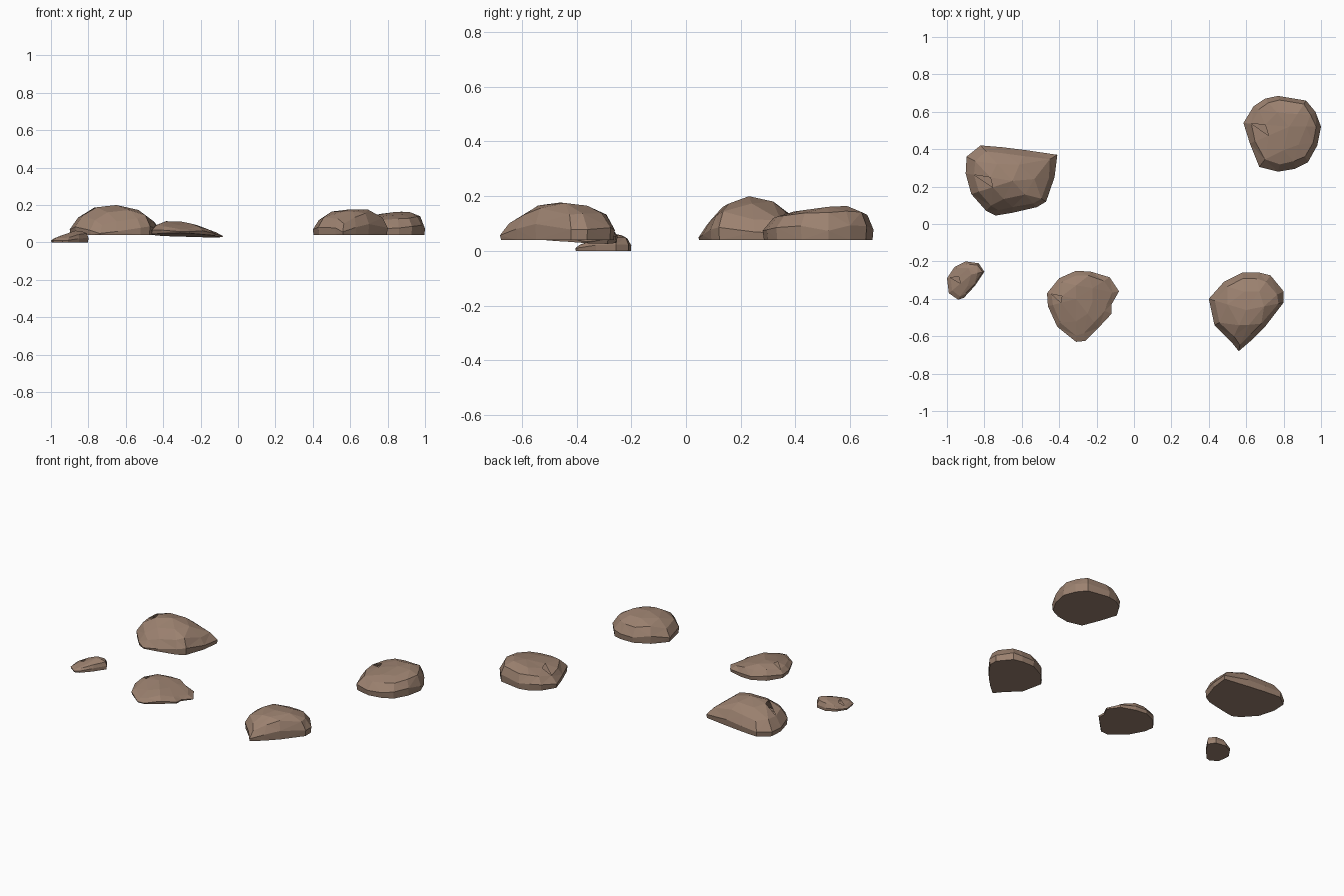
import bpy, bmesh, random
from mathutils import Vector

if "Cube" in bpy.data.objects:
    bpy.data.objects.remove(bpy.data.objects["Cube"])

random.seed(4)
stone = bpy.data.materials.new("brown_stone")
stone.diffuse_color = (0.33, 0.22, 0.16, 1)
stone.use_nodes = True
stone.node_tree.nodes["Principled BSDF"].inputs["Base Color"].default_value = stone.diffuse_color


def lerp_profile(points, u):
    """Height of a silhouette, given as (position, z) pairs, at position u."""
    if u <= points[0][0]:
        return points[0][1]
    for (a, za), (b, zb) in zip(points, points[1:]):
        if u <= b:
            return za + (zb - za) * (u - a) / (b - a)
    return points[-1][1]


def rock(name, outline, peak, front, side, base, inset=0.98):
    """Faceted dome: plan outline shrunk in rings to the peak, capped below.
    Heights follow the front (x, z) and side (y, z) silhouettes."""
    bm = bmesh.new()
    centre = Vector(peak)

    def top(p, share):
        b = base(p.x, p.y)
        h = min(lerp_profile(front, p.x), lerp_profile(side, p.y))
        return b + max(h - b, 0.012) * share

    rings = []
    for scale, share in ((inset, 0), (1, 0.48), (0.84, 0.9), (0.5, 1)):
        ring = []
        for i, o in enumerate(outline):
            if scale == 0.5 and i % 2:
                continue
            j = random.uniform(-0.035, 0.035) if scale < 0.9 else 0
            p = centre + (Vector(o) - centre) * (scale + j)
            ring.append(bm.verts.new((p.x, p.y, top(p, share))))
        rings.append(ring)
    bm.faces.new(rings[0])

    # side bands
    n = len(outline)
    for lo, hi in zip(rings[:2], rings[1:3]):
        for i in range(n):
            k = (i + 1) % n
            bm.faces.new((lo[i], lo[k], hi[k], hi[i]))
    # crown, with half as many points in its inner ring
    lo, hi = rings[2], rings[3]
    m = len(hi)
    for i in range(n):
        k = (i + 1) % n
        a, b = hi[i // 2], hi[((i + 1) // 2) % m]
        if a is b:
            bm.faces.new((lo[i], lo[k], a))
        else:
            bm.faces.new((lo[i], lo[k], b, a))
    tip = bm.verts.new((centre.x, centre.y, top(centre, 1)))
    for i in range(m):
        bm.faces.new((hi[i], hi[(i + 1) % m], tip))

    bmesh.ops.triangulate(bm, faces=[f for f in bm.faces if len(f.verts) == 4])
    bmesh.ops.recalc_face_normals(bm, faces=bm.faces)
    mesh = bpy.data.meshes.new(name)
    bm.to_mesh(mesh)
    bm.free()
    mesh.materials.append(stone)
    bpy.context.collection.objects.link(bpy.data.objects.new(name, mesh))


def flat(z):
    return lambda x, y: z


# large rock with a pointed corner
rock("large_rock",
     [(-.90, .27), (-.895, .36), (-.82, .42), (-.70, .41), (-.58, .395), (-.41, .37),
      (-.425, .25), (-.47, .12), (-.52, .09), (-.65, .06), (-.74, .045), (-.79, .07), (-.87, .16)],
     (-.65, .23),
     [(-.90, .10), (-.86, .14), (-.78, .185), (-.65, .20), (-.58, .193), (-.50, .16), (-.45, .12), (-.41, .09)],
     [(.04, .05), (.09, .12), (.14, .167), (.23, .20), (.31, .185), (.38, .145), (.42, .11)],
     flat(.04))

# rounded rock at the back right
rock("round_rock",
     [(.585, .54), (.64, .63), (.70, .67), (.77, .685), (.92, .66), (.97, .60), (1.0, .52),
      (.98, .42), (.93, .33), (.86, .295), (.77, .28), (.67, .305), (.62, .43)],
     (.83, .52),
     [(.585, .10), (.65, .13), (.8, .16), (.9, .166), (.98, .15), (1.0, .11)],
     [(.28, .11), (.33, .135), (.45, .152), (.57, .168), (.62, .163), (.66, .145), (.685, .12)],
     flat(.04))

# wedge-shaped rock at the front right
rock("front_rock",
     [(.40, -.40), (.48, -.31), (.58, -.26), (.67, -.26), (.73, -.275), (.80, -.36), (.80, -.42),
      (.70, -.55), (.63, -.62), (.56, -.68), (.52, -.63), (.43, -.54)],
     (.60, -.46),
     [(.40, .10), (.44, .135), (.5, .165), (.6, .18), (.7, .176), (.77, .145), (.8, .12)],
     [(-.68, .075), (-.65, .105), (-.58, .15), (-.53, .17), (-.47, .178), (-.37, .168), (-.28, .14), (-.255, .11)],
     flat(.04))

# low tilted rock whose underside lifts toward the front left
rock("tilted_rock",
     [(-.465, -.37), (-.40, -.29), (-.31, -.25), (-.23, -.255), (-.13, -.285), (-.08, -.36), (-.12, -.43),
      (-.12, -.48), (-.19, -.555), (-.26, -.625), (-.31, -.63), (-.41, -.55), (-.46, -.44)],
     (-.31, -.40),
     [(-.465, .09), (-.43, .10), (-.38, .115), (-.30, .113), (-.20, .088), (-.10, .05), (-.08, .038)],
     [(-.63, .065), (-.55, .085), (-.45, .108), (-.35, .117), (-.28, .10), (-.25, .08)],
     lambda x, y: .025 + .03 * (-x - .1) + .06 * max(-y - .3, 0))

# small pebble at the far left
rock("pebble",
     [(-1.0, -.29), (-.96, -.23), (-.90, -.20), (-.83, -.21), (-.80, -.255),
      (-.85, -.33), (-.91, -.395), (-.94, -.405), (-.99, -.37)],
     (-.87, -.27),
     [(-1.0, .02), (-.95, .035), (-.90, .053), (-.86, .066), (-.82, .058), (-.80, .05)],
     [(-.405, .02), (-.35, .037), (-.27, .065), (-.22, .055), (-.20, .04)],
     flat(0))
